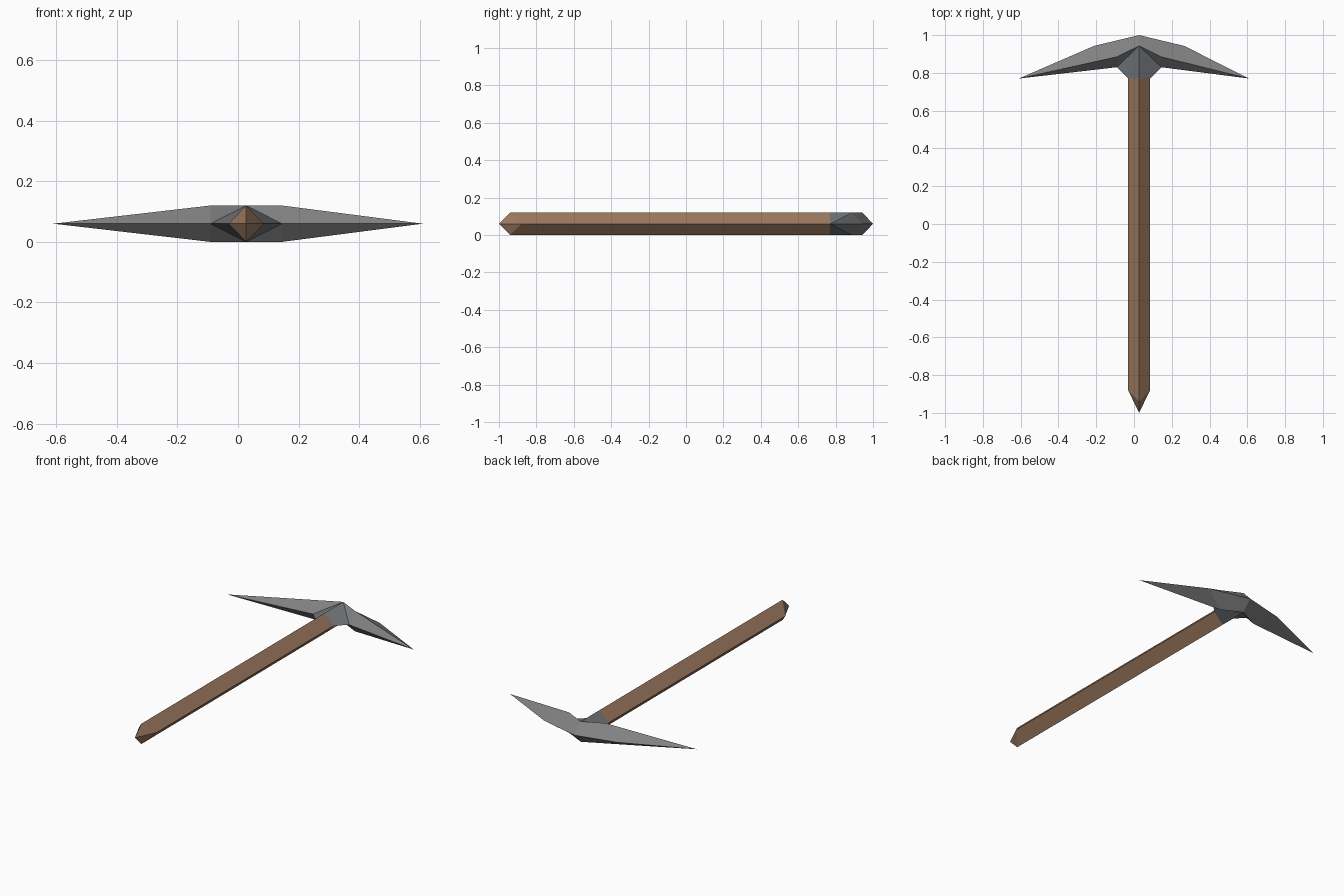
import bpy
import bmesh

cube = bpy.data.objects.get("Cube")
if cube:
    bpy.data.objects.remove(cube, do_unlink=True)

CX, CZ = 0.027, 0.06      # axis of the handle
R = 0.058                 # half width of the diamond section
SOCKET_Y = 0.77           # where the handle meets the head


def material(name, rgb):
    mat = bpy.data.materials.new(name)
    mat.use_nodes = True
    mat.diffuse_color = (*rgb, 1)
    mat.node_tree.nodes["Principled BSDF"].inputs["Base Color"].default_value = (*rgb, 1)
    return mat


def build(name, quarter, mats):
    """Build a part from one quarter, repeated left/right and above/below."""
    bm = bmesh.new()
    for side in (-1, 1):
        for up in (-1, 1):
            for points, index in quarter(side, up):
                face = bm.faces.new([bm.verts.new(p) for p in points])
                face.material_index = index
    bmesh.ops.remove_doubles(bm, verts=bm.verts, dist=0.0005)
    bmesh.ops.holes_fill(bm, edges=bm.edges, sides=4)
    bmesh.ops.recalc_face_normals(bm, faces=bm.faces)
    mesh = bpy.data.meshes.new(name)
    bm.to_mesh(mesh)
    bm.free()
    for mat in mats:
        mesh.materials.append(mat)
    obj = bpy.data.objects.new(name, mesh)
    bpy.context.collection.objects.link(obj)
    return obj


def handle_quarter(side, up):
    edge_x, ridge_z = CX + side * R, CZ + up * CZ
    edge = (edge_x, -0.88, CZ)
    ridge = (CX, -0.94, ridge_z)
    socket_edge = (edge_x, SOCKET_Y, CZ)
    socket_ridge = (CX, SOCKET_Y, ridge_z)
    butt = (CX, -1.0, CZ)
    return [((edge, ridge, socket_ridge, socket_edge), 0),
            ((edge, ridge, butt), 0)]


def head_quarter(side, up):
    ridge_z = CZ + up * CZ
    tip = (side * 0.61, 0.77, CZ)
    crown = (CX, 1.0, CZ)
    crest = (CX, 0.943, ridge_z)
    shoulder = (CX + side * 0.238, 0.943, CZ)
    ridge = (CX + side * 0.118, 0.885, ridge_z)
    inner = (CX + side * 0.118, 0.83, CZ)
    socket_edge = (CX + side * R, SOCKET_Y, CZ)
    socket_ridge = (CX, SOCKET_Y, ridge_z)
    return [((tip, shoulder, ridge), 0),
            ((ridge, shoulder, crown, crest), 0),
            ((tip, ridge, inner), 0),
            ((inner, ridge, crest), 0),
            ((socket_edge, inner, crest, socket_ridge), 1)]


wood = material("brown wood", (0.33, 0.19, 0.115))
steel = material("grey steel", (0.22, 0.22, 0.222))
collar = material("blue grey steel", (0.175, 0.188, 0.197))

build("handle", handle_quarter, [wood])
build("pick_head", head_quarter, [steel, collar])
